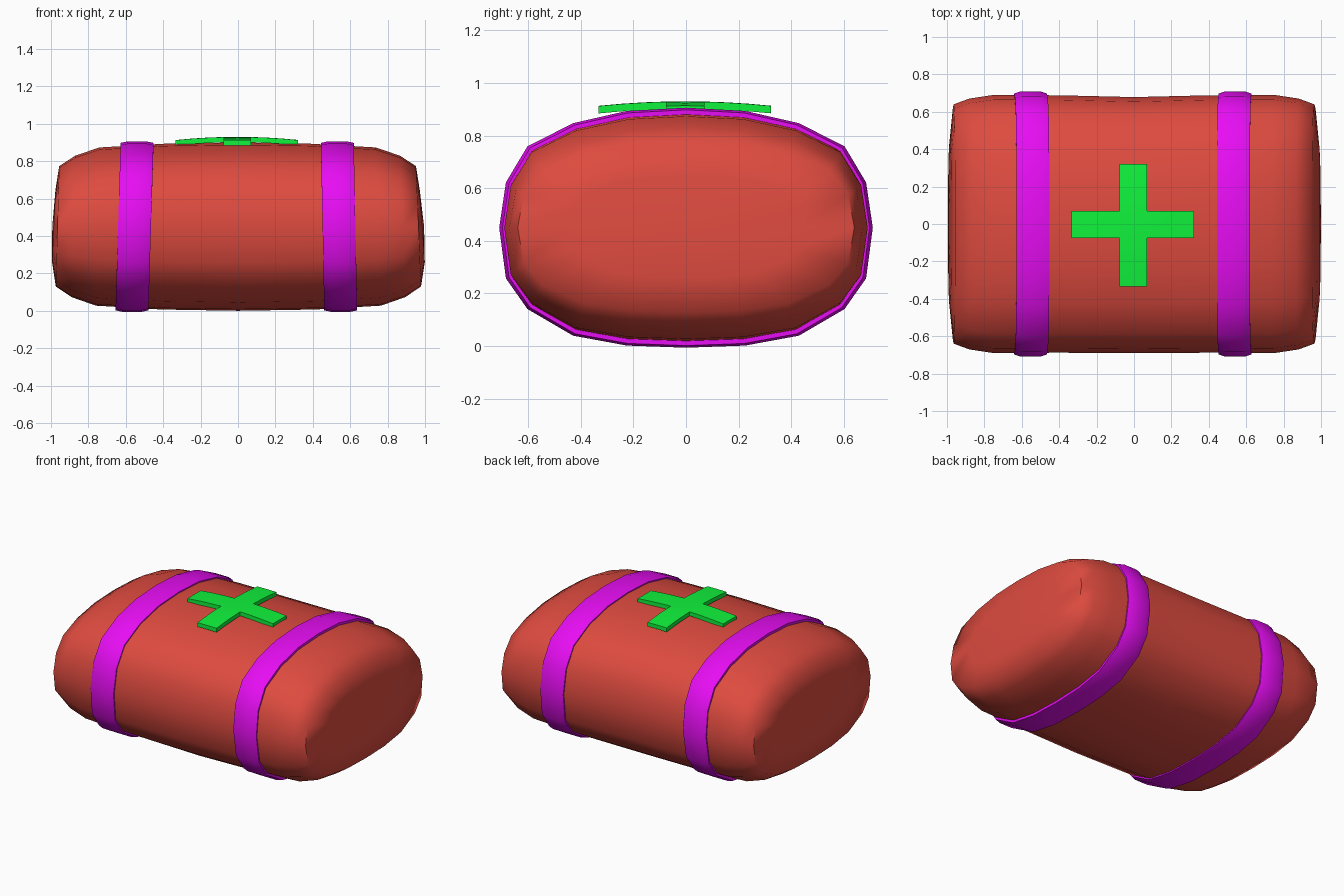
import bpy, bmesh, math

if "Cube" in bpy.data.objects:
    bpy.data.objects.remove(bpy.data.objects["Cube"])

# Right half of the body's middle cross-section (y, z), from top to bottom
HALF = [(0, .90), (.22, .888), (.42, .842), (.59, .755), (.67, .62), (.695, .45),
        (.67, .26), (.59, .145), (.42, .045), (.22, .008), (0, 0)]
SECTION = HALF + [(-y, z) for y, z in HALF[-2:0:-1]]
MID = .455


def material(name, rgb):
    m = bpy.data.materials.new(name)
    m.diffuse_color = (*rgb, 1)
    m.use_nodes = True
    m.node_tree.nodes["Principled BSDF"].inputs["Base Color"].default_value = m.diffuse_color
    return m


def finish(bm, name, mat, angle):
    bmesh.ops.recalc_face_normals(bm, faces=bm.faces)
    me = bpy.data.meshes.new(name)
    bm.to_mesh(me)
    bm.free()
    ob = bpy.data.objects.new(name, me)
    bpy.context.collection.objects.link(ob)
    me.materials.append(mat)
    bpy.ops.object.select_all(action='DESELECT')
    ob.select_set(True)
    bpy.context.view_layer.objects.active = ob
    bpy.ops.object.shade_smooth_by_angle(angle=math.radians(angle))
    return ob


def ring(bm, x, sy, sz, lean=0.0, dy=0.0):
    """Scaled copy of the cross-section at x, leaning with height."""
    return [bm.verts.new((x + lean * (z - MID), y * sy + dy, MID + (z - MID) * sz))
            for y, z in SECTION]


def bridge(bm, a, b):
    n = len(a)
    for i in range(n):
        j = (i + 1) % n
        bm.faces.new((a[i], a[j], b[j], b[i]))


red = material("red", (.73, .07, .05))
purple = material("magenta", (.8, .004, .9))
green = material("green", (.005, .9, .045))

# Padded body lofted from end to end
stations = [(.4, .99, .985), (.75, .993, .94), (.88, .965, .84), (.965, .92, .715),
            (.985, .62, .43)]
bm = bmesh.new()
rings = [ring(bm, -x, sy, sz, .02) for x, sy, sz in reversed(stations)]
rings.append(ring(bm, 0, .985, 1, 0, -.006))
rings += [ring(bm, x, sy, sz, -.03) for x, sy, sz in stations]
for a, b in zip(rings, rings[1:]):
    bridge(bm, a, b)
for r, x in ((rings[0], -.993), (rings[-1], .995)):
    c = bm.verts.new((x, 0, .45))
    for i in range(len(r)):
        bm.faces.new((r[i], r[(i + 1) % len(r)], c))
finish(bm, "body", red, 60)

# Two straps wrapped around the body, with a slightly rounded outer face
profile = [(-.088, .95), (-.088, 1.0), (-.05, 1.018), (.05, 1.018), (.088, 1.0), (.088, .95)]
for name, x, lean in (("left_strap", -.553, .03), ("right_strap", .54, -.02)):
    bm = bmesh.new()
    rs = [ring(bm, x + dx, s * 1.003, s * .995, lean) for dx, s in profile]
    for a, b in zip(rs, rs[1:] + rs[:1]):
        bridge(bm, a, b)
    finish(bm, name, purple, 40)

# Cross badge draped over the top
cuts = [-.33, -.24, -.155, -.073, 0, .073, .155, .24, .325]
bm = bmesh.new()
grid = {(i, j): bm.verts.new((x - .004, y - .003, .93 - .017 * (x * x + y * y) / .108))
        for i, x in enumerate(cuts) for j, y in enumerate(cuts)}
for i in range(8):
    for j in range(8):
        if i in (3, 4) or j in (3, 4):
            bm.faces.new([grid[k] for k in ((i, j), (i + 1, j), (i + 1, j + 1), (i, j + 1))])
bmesh.ops.delete(bm, geom=[v for v in bm.verts if not v.link_faces], context='VERTS')
extruded = bmesh.ops.extrude_face_region(bm, geom=bm.faces[:], use_keep_orig=True)["geom"]
for v in extruded:
    if isinstance(v, bmesh.types.BMVert):
        v.co.z -= .028
finish(bm, "cross_badge", green, 30)
